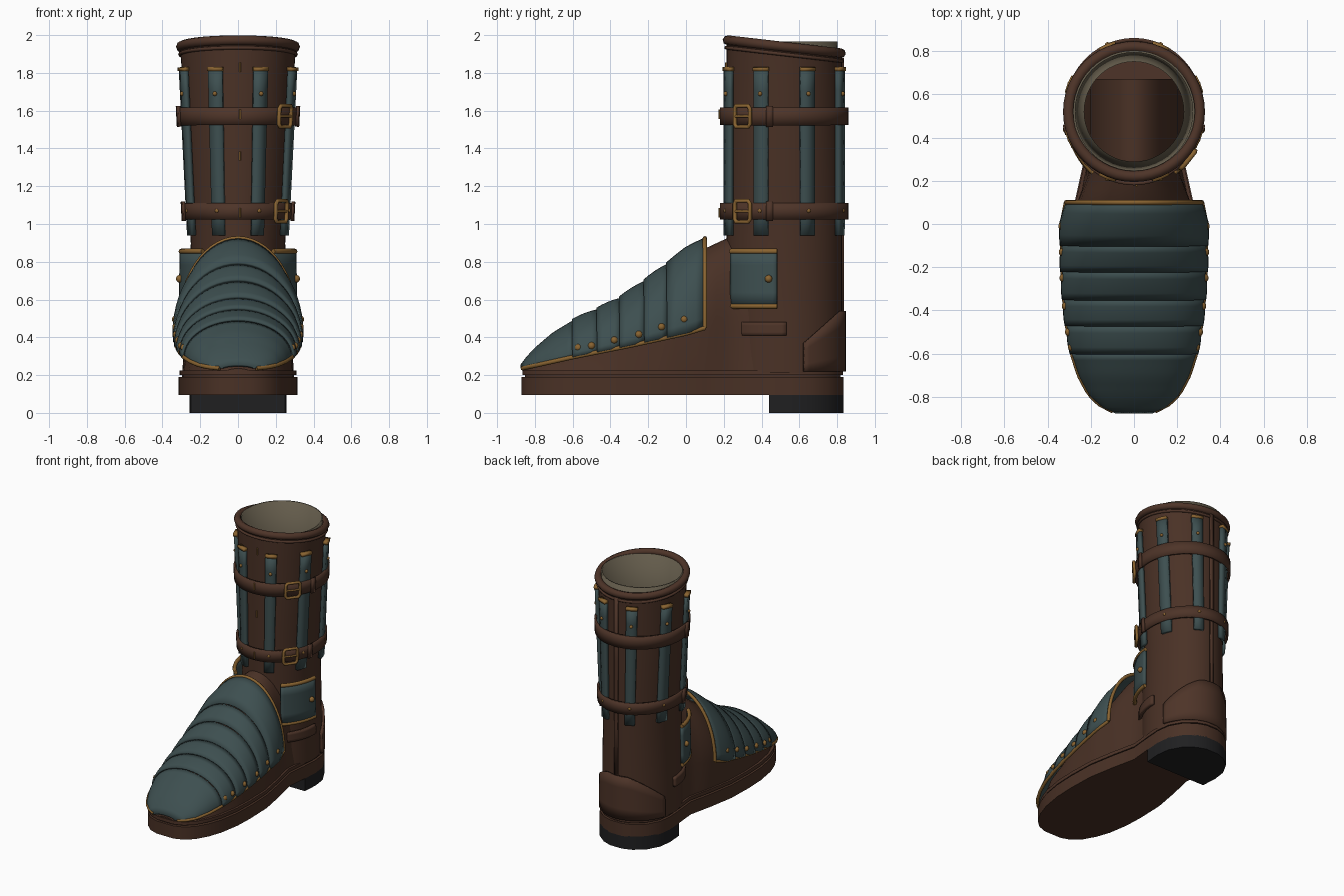
import bpy, bmesh, math
from math import sin, cos, pi, radians

if "Cube" in bpy.data.objects:
    bpy.data.objects.remove(bpy.data.objects["Cube"])


def material(name, rgb):
    m = bpy.data.materials.new(name)
    m.diffuse_color = (*rgb, 1)
    m.use_nodes = True
    m.node_tree.nodes["Principled BSDF"].inputs["Base Color"].default_value = m.diffuse_color
    return m


LEATHER = material("brown leather", (.068, .031, .019))
STRAP = material("strap leather", (.075, .034, .021))
TEAL = material("teal plate", (.047, .078, .080))
BRASS = material("aged brass", (.25, .125, .03))
RUBBER = material("black rubber", (.014, .014, .015))
LINING = material("olive lining", (.125, .105, .07))


def finish(name, bm, mat, thick=0, angle=35):
    bmesh.ops.recalc_face_normals(bm, faces=bm.faces)
    me = bpy.data.meshes.new(name)
    bm.to_mesh(me)
    bm.free()
    me.materials.append(mat)
    ob = bpy.data.objects.new(name, me)
    bpy.context.collection.objects.link(ob)
    if thick:
        s = ob.modifiers.new("thickness", 'SOLIDIFY')
        s.thickness, s.offset = thick, 0
    bpy.ops.object.select_all(action='DESELECT')
    ob.select_set(True)
    bpy.context.view_layer.objects.active = ob
    bpy.ops.object.shade_smooth_by_angle(angle=radians(angle))
    return ob


def grid(name, rows, mat, thick=0, closed=False, caps=False):
    bm = bmesh.new()
    vs = [[bm.verts.new(p) for p in r] for r in rows]
    n = len(rows[0])
    for a, b in zip(vs, vs[1:]):
        for i in range(n if closed else n - 1):
            j = (i + 1) % n
            bm.faces.new((a[i], a[j], b[j], b[i]))
    if caps:
        bm.faces.new(vs[0])
        bm.faces.new(vs[-1])
    return finish(name, bm, mat, thick)


def tube(name, pts, r, mat, cyclic=False):
    cu = bpy.data.curves.new(name, 'CURVE')
    cu.dimensions = '3D'
    cu.bevel_depth, cu.bevel_resolution, cu.use_fill_caps = r, 2, True
    sp = cu.splines.new('POLY')
    sp.points.add(len(pts) - 1)
    for p, q in zip(sp.points, pts):
        p.co = (*q, 1)
    sp.use_cyclic_u = cyclic
    tmp = bpy.data.objects.new(name + "_path", cu)
    bpy.context.collection.objects.link(tmp)
    bpy.context.view_layer.update()
    me = bpy.data.meshes.new_from_object(tmp.evaluated_get(bpy.context.evaluated_depsgraph_get()))
    bpy.data.objects.remove(tmp)
    bm = bmesh.new()
    bm.from_mesh(me)
    return finish(name, bm, mat, angle=60)


def ball(name, p, r):
    bm = bmesh.new()
    bmesh.ops.create_uvsphere(bm, u_segments=10, v_segments=8, radius=r)
    bmesh.ops.translate(bm, verts=bm.verts, vec=p)
    return finish(name, bm, BRASS, angle=60)


def lerp(tab, v):
    if v <= tab[0][0]:
        return tab[0][1]
    for (a, p), (b, q) in zip(tab, tab[1:]):
        if v <= b:
            return p + (q - p) * (v - a) / (b - a)
    return tab[-1][1]


# sole, welt and heel share one outline
OUT = [(-.87, .07), (-.845, .14), (-.79, .2), (-.7, .25), (-.6, .285), (-.45, .31), (-.3, .316), (-.1, .31),
       (.1, .275), (.28, .235), (.44, .25), (.56, .258), (.66, .245), (.75, .195), (.81, .12), (.835, .05)]


def slab(name, z0, z1, mat, inset=0, start=-9):
    pts = [(w - inset, y * (1 - inset)) for y, w in OUT if y >= start]
    ring = pts + [(-x, y) for x, y in reversed(pts)]
    grid(name, [[(x, y, z) for x, y in ring] for z in (z0, z1)], mat, closed=True, caps=True)


slab("sole", .095, .19, LEATHER)
slab("sole_core", .18, .21, LEATHER, .02)
slab("welt", .2, .225, STRAP, .005)
slab("heel", 0, .1, RUBBER, 0, .44)

# foot dome profiles along y: width, crest height, lower edge
W = [(-.87, .08), (-.845, .14), (-.79, .2), (-.7, .248), (-.6, .28), (-.47, .303), (-.35, .316),
     (-.2, .325), (0, .328), (.1, .308)]
H = [(-.87, .25), (-.84, .29), (-.8, .335), (-.7, .42), (-.6, .48), (-.47, .54), (-.35, .6),
     (-.22, .69), (-.1, .78), (0, .86), (.1, .92)]
B = [(-.87, .235), (-.6, .295), (-.3, .355), (0, .42), (.1, .45)]


def dome(y, t, k=0):
    zb = lerp(B, y)
    return ((lerp(W, y) + k) * cos(t), y, zb + (lerp(H, y) + k - zb) * sin(t))


FW = [(-.86, .06), (-.79, .17), (-.6, .25), (-.35, .285), (-.1, .29), (.1, .262), (.25, .205), (.67, .205)]
FH = [(-.86, .235), (-.7, .38), (-.35, .56), (-.1, .73), (.1, .87), (.24, .935), (.67, .93)]
rows = []
for i in range(31):
    y = -.86 + 1.53 * i / 30
    w, h, zb = lerp(FW, y), lerp(FH, y), min(lerp(B, y) - .02, .45)
    low = lerp(OUT, y) - .02
    arc = [(w * cos(pi * j / 20), y, zb + (h - zb) * sin(pi * j / 20)) for j in range(21)]
    rows.append([(low, y, .21)] + arc + [(-low, y, .21)])
grid("foot_upper", rows, LEATHER, closed=True, caps=True)

# overlapping toe plates, each raised a little at its front edge
CUT = [-.87, -.6, -.47, -.35, -.22, -.1, .1]
for n, (a, b) in enumerate(zip(CUT, CUT[1:])):
    steps = 10 if n == 0 else 4
    rows = []
    for i in range(steps + 1):
        f = i / steps
        k = 0 if n == 0 else .010 * (1 - f) + .006 * sin(pi * f)
        y = a + (b - a) * f
        rows.append([dome(y, pi * j / 28, k) for j in range(29)])
    grid(f"toe_plate_{n + 1}", rows, TEAL, .016)
tube("toe_plate_back_rim", [dome(.1, pi * j / 28, .004) for j in range(29)], .012, BRASS)
for s, side in ((1, "right"), (-1, "left")):
    edge = [dome(-.865 + .965 * i / 30, 0, .005) for i in range(31)]
    tube(f"toe_plate_rim_{side}", [(s * x, y, z) for x, y, z in edge], .012, BRASS)
    for y, z in ((-.57, .345), (-.5, .355), (-.38, .385), (-.25, .415), (-.13, .455), (-.01, .495)):
        zb = lerp(B, y)
        x, _, _ = dome(y, math.asin((z - zb) / (lerp(H, y) - zb)), .008)
        ball(f"toe_rivet_{side}", (s * x, y, z), .02)

# shaft surface: tapered ellipse
RX = [(.2, .262), (.9, .25), (1.82, .298), (2, .31)]


def surf(a, z, off=0):
    return ((lerp(RX, z) + off) * cos(a), .52 + (.305 + off) * sin(a), z)


def tilt(p, top):
    return (p[0], p[1], top - (p[1] - .2) * .115)


N = 48
ANG = [2 * pi * i / N for i in range(N)]
rows = [[surf(a, z) for a in ANG] for z in (.21, .5, .9, 1.2, 1.5, 1.82)]
rows += [[tilt(surf(a, 1.95), 1.965) for a in ANG], [tilt(surf(a, 1.95, -.03), 1.965) for a in ANG]]
grid("shaft", rows, LEATHER, closed=True)
tube("shaft_top_rim", [tilt(surf(a, 1.96, -.005), 1.975) for a in ANG], .026, STRAP, True)
tube("shaft_top_seam", [tilt(surf(a, 1.92, .002), 1.935) for a in ANG], .01, STRAP, True)
grid("lining", [[(.277 * r * cos(a), .52 + .278 * r * sin(a), z) for a in ANG]
                for z, r in ((1.965, 1), (1.6, .96), (1.0, .85))], LINING, .01, closed=True)
grid("back_seam", [[surf(pi / 2 + d, z, .006) for d in (-.05, 0, .05)] for z in (.5, .9, 1.4, 1.88)], STRAP, .012)


def wrap(name, a0, a1, z0, z1, off, thick, mat, cols=12, rows=4):
    out = []
    for r in range(rows + 1):
        line = []
        for i in range(cols + 1):
            a = radians(a0 + (a1 - a0) * i / cols)
            top = z1(a) if callable(z1) else z1
            line.append(surf(a, z0 + (top - z0) * r / rows, off))
        out.append(line)
    return grid(name, out, mat, thick)


# heel counter rising to the back
wrap("heel_counter", 19, 161, .22, lambda a: .37 + .17 * min(1, max(0, (.305 * sin(a) - .1) / .19)),
     .012, .018, STRAP, 30)

# vertical splints with brass caps and pins
for i in range(8):
    c = 22.5 + 45 * i
    wrap(f"splint_{i + 1}", c - 7, c + 7, .94, 1.82, .016, .024, TEAL, 2, 8)
    wrap(f"splint_cap_{i + 1}", c - 7.3, c + 7.3, 1.81, 1.83, .018, .032, BRASS, 2, 1)
    for z in (1.69, 1.07):
        ball(f"splint_pin_{i + 1}", surf(radians(c), z, .03), .012)

# horizontal straps with buckles and keepers
for n, (z, hz) in enumerate(((1.57, .047), (1.067, .043))):
    grid(f"strap_{n + 1}", [[surf(a, z + d, .028) for a in ANG] for d in (-hz, 0, hz)], STRAP, .016, closed=True)
    b = radians(-40)
    frame = [(-.15, -.04), (-.12, -.056), (.12, -.056), (.15, -.04), (.15, .04), (.12, .056), (-.12, .056), (-.15, .04)]
    tube(f"buckle_{n + 1}", [surf(b + u, z + v, .044) for u, v in frame], .011, BRASS, True)
    tube(f"buckle_prong_{n + 1}", [surf(b + u, z, .046) for u in (-.15, 0, .15)], .007, BRASS)
    wrap(f"strap_keeper_{n + 1}", -16, -10, z - hz - .008, z + hz + .008, .04, .014, STRAP, 2, 1)
    wrap(f"strap_loop_{n + 1}", 190, 198, z - hz - .008, z + hz + .008, .04, .014, STRAP, 2, 1)

# small brass stitches on the front centre line
for z, off in ((1.83, .003), (1.58, .038), (1.36, .003), (1.06, .038)):
    tube("front_stitch", [surf(radians(-88), z + d, off) for d in (-.025, .025)], .005, BRASS)

# ankle plates and small ankle straps on both sides
for side, m in (("right", lambda a: a), ("left", lambda a: 180 - a)):
    a0, a1 = m(-52), m(-6)
    wrap(f"ankle_plate_{side}", a0, a1, .565, .855, .05, .02, TEAL)
    for z in (.565, .855):
        arc = [surf(radians(a0 + (a1 - a0) * i / 12), z, .052) for i in range(13)]
        tube(f"ankle_plate_trim_{side}", arc, .014, BRASS)
    ball(f"ankle_rivet_{side}", surf(radians(m(-13)), .71, .064), .02)
    wrap(f"ankle_strap_{side}", m(-50), m(2), .41, .48, .014, .02, STRAP)
